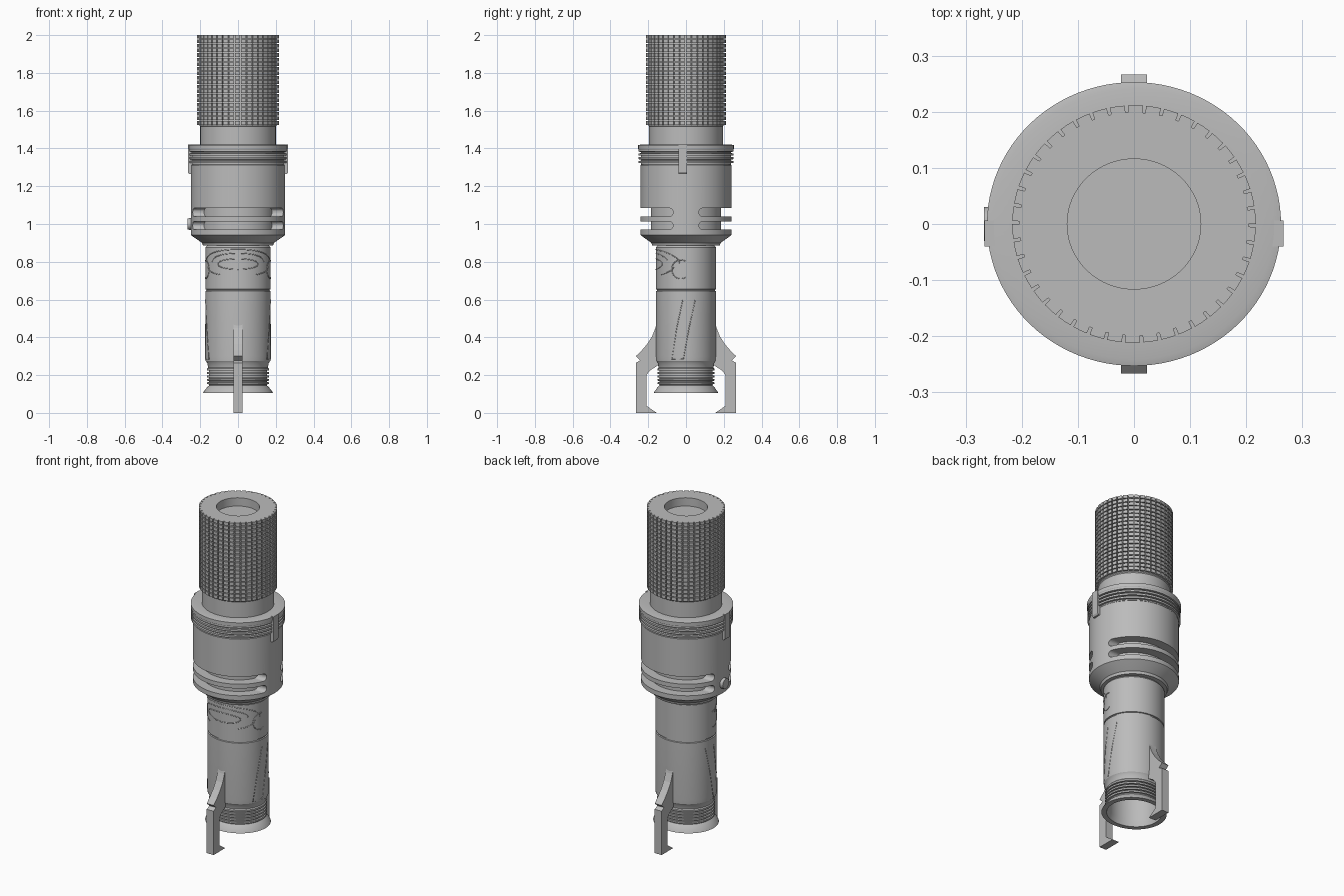
import bpy, bmesh, math
from mathutils import Matrix, Vector

cube = bpy.data.objects.get("Cube")
if cube:
    bpy.data.objects.remove(cube)

grey = bpy.data.materials.new("satin grey")
grey.use_nodes = True
COLOUR = (0.5, 0.5, 0.5, 1)
grey.diffuse_color = COLOUR
grey.node_tree.nodes["Principled BSDF"].inputs["Base Color"].default_value = COLOUR


def finish(bm, name, smooth=True):
    bmesh.ops.recalc_face_normals(bm, faces=bm.faces)
    mesh = bpy.data.meshes.new(name)
    bm.to_mesh(mesh)
    bm.free()
    ob = bpy.data.objects.new(name, mesh)
    bpy.context.collection.objects.link(ob)
    mesh.materials.append(grey)
    bpy.ops.object.select_all(action='DESELECT')
    bpy.context.view_layer.objects.active = ob
    ob.select_set(True)
    if smooth:
        bpy.ops.object.shade_smooth_by_angle(angle=math.radians(30))
    return ob


def lathe(name, profile, depth_scale, sides=96):
    """Closed (radius, z) profile turned about z; the first and last points are capped."""
    bm = bmesh.new()
    rings = []
    for r, z in profile:
        ring = []
        for i in range(sides):
            a = math.tau * i / sides
            ring.append(bm.verts.new((r * math.cos(a), r * depth_scale * math.sin(a), z)))
        rings.append(ring)
    for lo, hi in zip(rings, rings[1:]):
        for i in range(sides):
            j = (i + 1) % sides
            bm.faces.new((lo[i], lo[j], hi[j], hi[i]))
    bm.faces.new(rings[0])
    bm.faces.new(rings[-1])
    return finish(bm, name)


def prism(bm, points, direction):
    """Flat outline pushed along a direction."""
    face = bm.faces.new([bm.verts.new(p) for p in points])
    out = bmesh.ops.extrude_face_region(bm, geom=[face])
    verts = [v for v in out["geom"] if isinstance(v, bmesh.types.BMVert)]
    bmesh.ops.translate(bm, verts=verts, vec=Vector(direction))


def ridges(z0, z1, count, r_out, r_in):
    """Square ridges separated by grooves."""
    step = (z1 - z0) / count
    pts = []
    for i in range(count):
        z = z0 + i * step
        pts += [(r_in, z), (r_in, z + step * .35), (r_out, z + step * .4), (r_out, z + step * .95)]
    return pts


UPPER, LOWER = 0.965, 0.92

# Lower tube: hollow foot, flared rim, threaded rings and a grooved sleeve
lathe("lower_tube",
      [(.145, .45), (.145, .14), (.155, .105), (.185, .105), (.18, .115), (.16, .14)]
      + ridges(.145, .235, 5, .163, .153)
      + [(.158, .24), (.163, .265), (.171, .275), (.173, .3), (.173, .645), (.167, .647),
         (.167, .653), (.173, .655), (.173, .875), (.165, .885), (.165, .91)], LOWER)

# Slotted collar
collar = lathe("collar",
               [(.165, .885), (.185, .885), (.19, .9), (.245, .938), (.25, .942), (.25, 1.3)]
               + [(.25, 1.312), (.242, 1.315)] + ridges(1.315, 1.395, 4, .26, .248)
               + [(.262, 1.397), (.262, 1.417), (.25, 1.42), (.2, 1.42)], UPPER)

# Round-ended slots through the front and back of the collar
bm = bmesh.new()
for side in (-1, 1):
    for z in (.992, 1.062):
        h = .022
        outline = [(-.4, side * .4, z + h), (-.4, side * .4, z - h)]
        for i in range(13):
            a = -math.pi / 2 + math.pi * i / 12
            outline.append((-.4, side * (.09 - h * math.cos(a)), z + h * math.sin(a)))
        prism(bm, outline, (.8, 0, 0))
cutter = finish(bm, "slot_cutter", False)
cutter.hide_render = True
bpy.context.view_layer.objects.active = collar
cut = collar.modifiers.new("slots", 'BOOLEAN')
cut.operation, cut.object, cut.solver = 'DIFFERENCE', cutter, 'EXACT'
bpy.ops.object.modifier_apply(modifier=cut.name)
bpy.data.objects.remove(cutter)
lathe("collar_core", [(.193, .95), (.193, 1.1)], UPPER)

# Neck and grip core with a shallow round recess in the top
lathe("grip_core",
      [(.2, 1.41), (.2, 1.515), (.204, 1.52), (.204, 2), (.119, 2), (.119, 1.95)], .975)

# Knurled grip: stacked notched rings
bm = bmesh.new()
ROWS, TEETH = 20, 42
pitch = .48 / ROWS
for row in range(ROWS):
    z = 2 - row * pitch
    rim, bore = [], []
    for t in range(TEETH):
        for frac, r in ((0, .204), (.01, .217), (.42, .217), (.83, .217), (.84, .204)):
            a = math.tau * (t + frac) / TEETH
            for ring, rad in ((rim, r), (bore, .195)):
                ring.append([bm.verts.new((rad * math.cos(a), rad * .975 * math.sin(a), zz))
                             for zz in (z, z - pitch * .78)])
    n = len(rim)
    for i in range(n):
        j = (i + 1) % n
        bm.faces.new((rim[i][0], rim[j][0], rim[j][1], rim[i][1]))
        for k in (0, 1):
            bm.faces.new((rim[i][k], rim[j][k], bore[j][k], bore[i][k]))
finish(bm, "knurled_grip")

# Side clips hooked over the collar rim
for label, side in (("left", 1), ("right", -1)):
    bm = bmesh.new()
    outline = [(.235, 1.42), (.266, 1.42), (.266, 1.275), (.26, 1.265), (.235, 1.265)]
    prism(bm, [(side * x, -.04, z) for x, z in outline], (0, .046, 0))
    finish(bm, label + "_clip", False)

# Round push button
bm = bmesh.new()
bmesh.ops.create_cone(bm, cap_ends=True, segments=32, radius1=.033, radius2=.03, depth=.05,
                      matrix=Matrix.Translation((-.242, 0, 1.0)) @ Matrix.Rotation(-math.pi / 2, 4, 'Y'))
finish(bm, "push_button")

# Front and back hooked legs
leg = [(.15, .5), (.162, .45), (.18, .405), (.205, .365), (.235, .33), (.266, .3),
       (.242, .278), (.266, .265), (.266, 0), (.155, 0), (.21, .038), (.21, .2), (.19, .225), (.15, .25)]
for label, side in (("front", -1), ("back", 1)):
    bm = bmesh.new()
    prism(bm, [(-.023, side * y, z) for y, z in leg], (.046, 0, 0))
    finish(bm, label + "_leg", False)


def trim(name, path, closed=False):
    """Fine raised line on the sleeve; path is (degrees from the front, z)."""
    curve = bpy.data.curves.new(name, 'CURVE')
    curve.dimensions = '3D'
    curve.bevel_depth = .0025
    curve.bevel_resolution = 1
    spline = curve.splines.new('POLY')
    spline.points.add(len(path) - 1)
    spline.use_cyclic_u = closed
    for point, (deg, z) in zip(spline.points, path):
        a = math.radians(deg)
        point.co = (.173 * math.sin(a), -.173 * LOWER * math.cos(a), z, 1)
    curve.materials.append(grey)
    bpy.context.collection.objects.link(bpy.data.objects.new(name, curve))


def arc(width, base, height, start=0, end=180, steps=32):
    angles = [math.radians(start + (end - start) * i / steps) for i in range(steps + 1)]
    return [(width * math.cos(a), base + height * math.sin(a)) for a in angles]


# Engraved-style ornament on the front of the sleeve
trim("front_oval", arc(38, .788, .028, 0, 360)[:-1], True)
trim("front_inner_arch", arc(52, .8, .045))
trim("front_outer_arch", arc(78, .79, .075))
trim("front_lower_sweep", arc(66, .775, -.05, 0, 60))
trim("front_lower_sweep_mirrored", arc(66, .775, -.05, 120, 180))

# Side panel outlines
for label, side in (("left", 1), ("right", -1)):
    trim(label + "_panel_line", [(side * d, z) for d, z in
                                 ((84, .6), (72, .45), (62, .285), (85, .285), (96, .45), (108, .6))])
    trim(label + "_scroll", [(side * (80 + d), z) for d, z in arc(18, .76, .05, 60, 300)])
